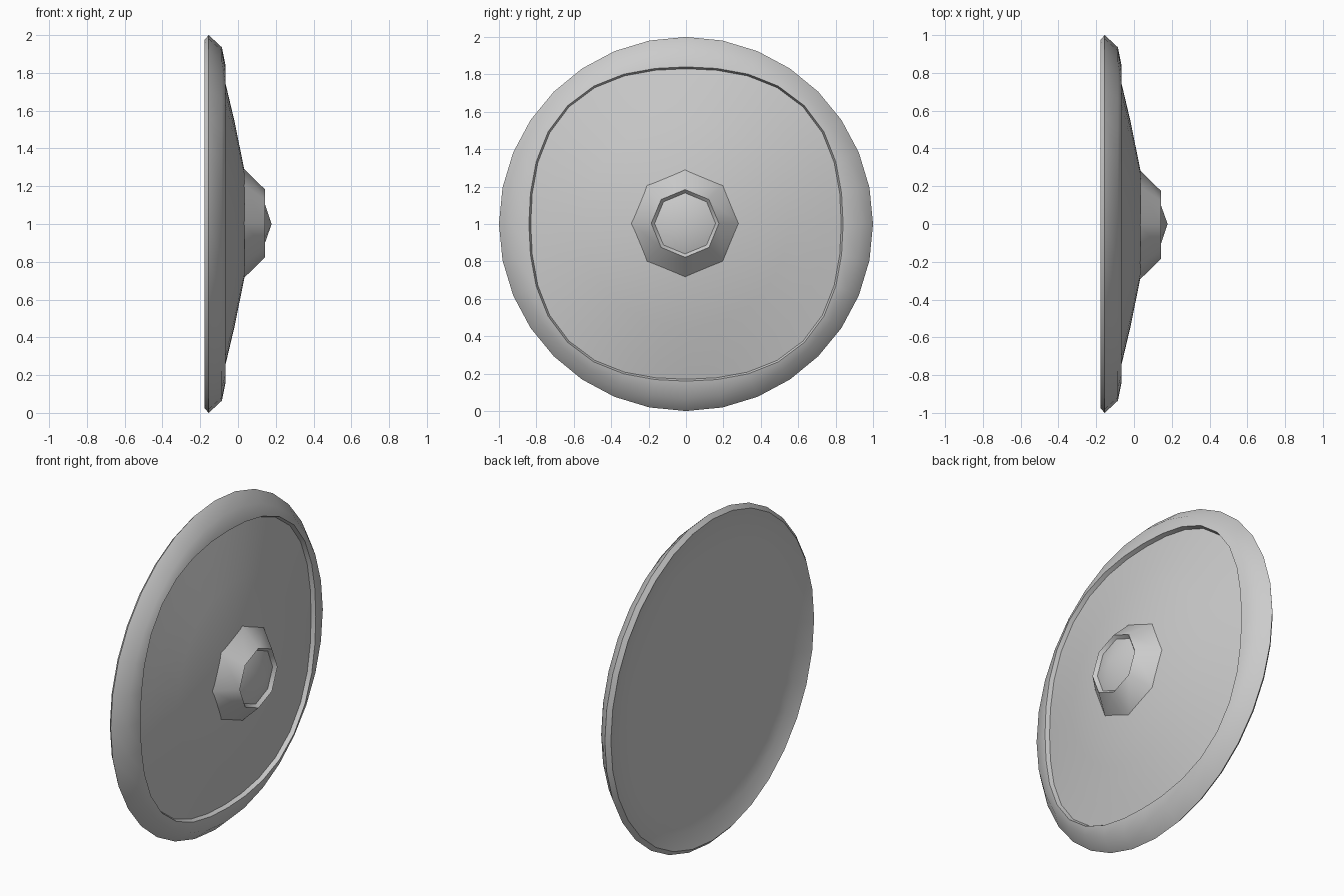
import bpy, bmesh, math

if "Cube" in bpy.data.objects:
    bpy.data.objects.remove(bpy.data.objects["Cube"])


def lathe(name, rings, sides, smooth_angle, y0=0.0, z0=1.0, tip=None, start_tip=None):
    """Loft rings (x, radius, squareness) around the x axis through (y0, z0)."""
    bm = bmesh.new()
    loops = []
    for x, r, sq in rings:
        loop = []
        for i in range(sides):
            a = 2 * math.pi * i / sides
            rr = r + sq * math.sin(2 * a) ** 2
            loop.append(bm.verts.new((x, y0 + rr * math.cos(a), z0 + rr * math.sin(a))))
        loops.append(loop)
    for lo, hi in zip(loops, loops[1:]):
        for i in range(sides):
            j = (i + 1) % sides
            bm.faces.new((lo[i], lo[j], hi[j], hi[i]))
    for loop, x, flip in ((loops[0], start_tip, True), (loops[-1], tip, False)):
        if x is None:
            continue
        t = bm.verts.new((x, 0, 1))
        for i in range(sides):
            a, b = loop[i], loop[(i + 1) % sides]
            bm.faces.new((b, a, t) if flip else (a, b, t))
    mesh = bpy.data.meshes.new(name)
    bm.to_mesh(mesh)
    bm.free()
    obj = bpy.data.objects.new(name, mesh)
    bpy.context.collection.objects.link(obj)
    bpy.ops.object.select_all(action='DESELECT')
    obj.select_set(True)
    bpy.context.view_layer.objects.active = obj
    bpy.ops.object.shade_smooth_by_angle(angle=math.radians(smooth_angle))
    return obj


# Rim with shallow recessed back, rounded outer edge and a rounded-square inner lip
lathe("shield_rim", [(-0.13, 0.5, 0), (-0.135, 0.76, 0.05), (-0.145, 0.87, 0.03),
                     (-0.178, 0.975, 0), (-0.155, 1.0, 0),
                     (-0.085, 0.935, 0), (-0.066, 0.84, 0.055),
                     (-0.09, 0.83, 0.055)], 32, 55, start_tip=-0.125)

# Gently domed face
lathe("shield_face", [(-0.09, 0.83, 0.055), (-0.065, 0.74, 0.02), (-0.02, 0.55, 0),
                      (0.035, 0.28, 0)], 32, 40, tip=0.045)

# Eight-sided central boss with a recessed pointed cap
lathe("shield_boss", [(0.03, 0.29, 0), (0.142, 0.181, 0), (0.122, 0.163, 0)],
      8, 46, y0=-0.005, z0=1.003, tip=0.178)
